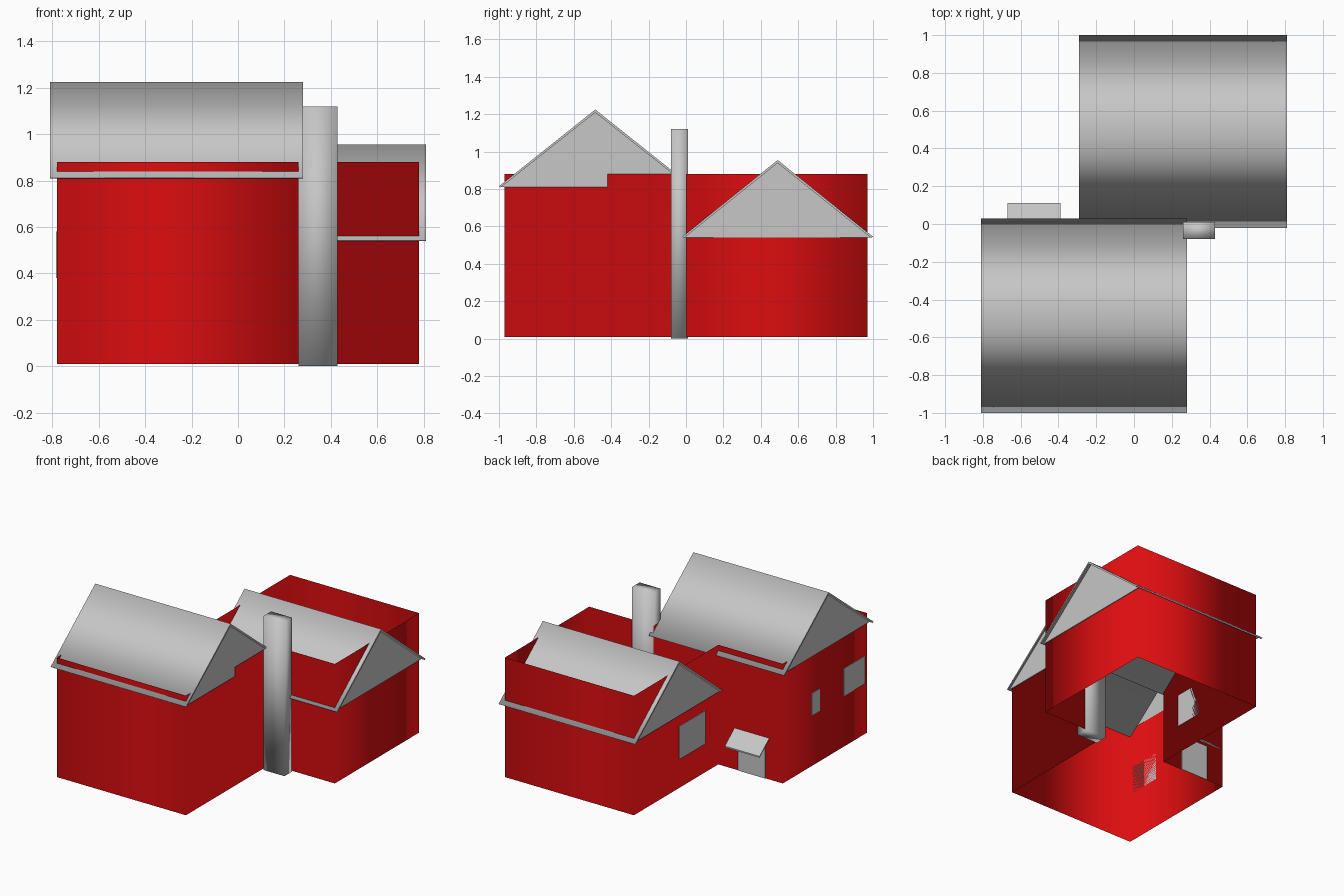
import bpy
import bmesh

cube = bpy.data.objects.get("Cube")
if cube:
    bpy.data.objects.remove(cube)


def make_material(name, rgb):
    mat = bpy.data.materials.new(name)
    mat.use_nodes = True
    mat.diffuse_color = (*rgb, 1)
    mat.node_tree.nodes["Principled BSDF"].inputs["Base Color"].default_value = (*rgb, 1)
    return mat


RED = make_material("barn red", (0.72, 0.004, 0.005))
GREY = make_material("light grey", (0.57, 0.57, 0.57))


def finish(bm, name, mat, smooth=False):
    for f in bm.faces:
        f.smooth = smooth
    mesh = bpy.data.meshes.new(name)
    bm.to_mesh(mesh)
    bm.free()
    mesh.materials.append(mat)
    obj = bpy.data.objects.new(name, mesh)
    bpy.context.collection.objects.link(obj)
    return obj


def prism(name, profile, x0, x1, mat, smooth=False):
    """Extrude a (y, z) profile along x, keeping the end edges sharp."""
    bm = bmesh.new()
    face = bm.faces.new([bm.verts.new((x0, y, z)) for y, z in profile])
    out = bmesh.ops.extrude_face_region(bm, geom=[face], use_keep_orig=True)
    verts = [v for v in out["geom"] if isinstance(v, bmesh.types.BMVert)]
    bmesh.ops.translate(bm, verts=verts, vec=(x1 - x0, 0, 0))
    bmesh.ops.recalc_face_normals(bm, faces=bm.faces)
    for f in bm.faces:
        if abs(f.normal.x) > 0.9:
            for e in f.edges:
                e.smooth = False
    return finish(bm, name, mat, smooth)


def box(name, lo, hi, mat, smooth=False):
    bm = bmesh.new()
    bmesh.ops.create_cube(bm, size=1)
    for v in bm.verts:
        v.co = [lo[i] if v.co[i] < 0 else hi[i] for i in range(3)]
    return finish(bm, name, mat, smooth)


# Walls: one stepped outline, open at the top and bottom
outline = [(0.26, -0.97), (0.26, 0), (0.78, 0), (0.78, 0.97),
           (-0.26, 0.97), (-0.26, 0), (-0.78, 0), (-0.78, -0.97)]
bm = bmesh.new()
low = [bm.verts.new((x, y, 0.01)) for x, y in outline]
top = [bm.verts.new((x, y, 0.88)) for x, y in outline]
for i in range(len(outline)):
    j = (i + 1) % len(outline)
    bm.faces.new((low[i], low[j], top[j], top[i]))
finish(bm, "walls", RED, smooth=True)


# Roofs: thin folded slabs
def roof(name, x0, x1, y0, y1, eave, ridge):
    mid, t = (y0 + y1) / 2, 0.016
    prism(name, [(y0, eave), (mid, ridge), (y1, eave),
                 (y1 - 0.01, eave - 0.006), (mid, ridge - t), (y0 + 0.01, eave - 0.006)],
          x0, x1, GREY, smooth=True)


roof("front_roof", -0.81, 0.28, -1.0, 0.03, 0.815, 1.225)
roof("back_roof", -0.29, 0.81, -0.02, 1.0, 0.545, 0.955)

# Gable panels just outside the end walls
front_gable = [(-0.99, 0.812), (-0.485, 1.215), (0.02, 0.812)]
notched_gable = [(-0.99, 0.812), (-0.485, 1.215), (-0.065, 0.88), (-0.42, 0.88), (-0.42, 0.812)]
back_gable = [(-0.01, 0.542), (0.49, 0.945), (0.99, 0.542)]
prism("front_gable_left", notched_gable, 0.262, 0.268, GREY)
prism("front_gable_right", front_gable, -0.788, -0.782, GREY)
prism("back_gable_left", back_gable, 0.782, 0.788, GREY)
prism("back_gable_right", back_gable, -0.268, -0.262, GREY)

# Chimney in the inner corner
box("chimney", (0.26, -0.08, 0), (0.43, 0.01, 1.12), GREY, smooth=True)

# Canopy over the rear door, and the door
prism("door_canopy", [(0.0, 0.31), (0.11, 0.22), (0.11, 0.21), (0.0, 0.30)],
      -0.67, -0.39, GREY)
box("door", (-0.64, 0.0, 0.01), (-0.42, 0.004, 0.27), GREY)

# Window plates on the right-hand walls
windows = [(-0.784, -0.42, -0.33, 0.38, 0.54), (-0.784, -0.94, -0.70, 0.38, 0.58),
           (-0.264, 0.15, 0.45, 0.22, 0.46)]
for n, (x, y0, y1, z0, z1) in enumerate(windows, 1):
    box(f"window_{n}", (x, y0, z0), (x + 0.004, y1, z1), GREY)
